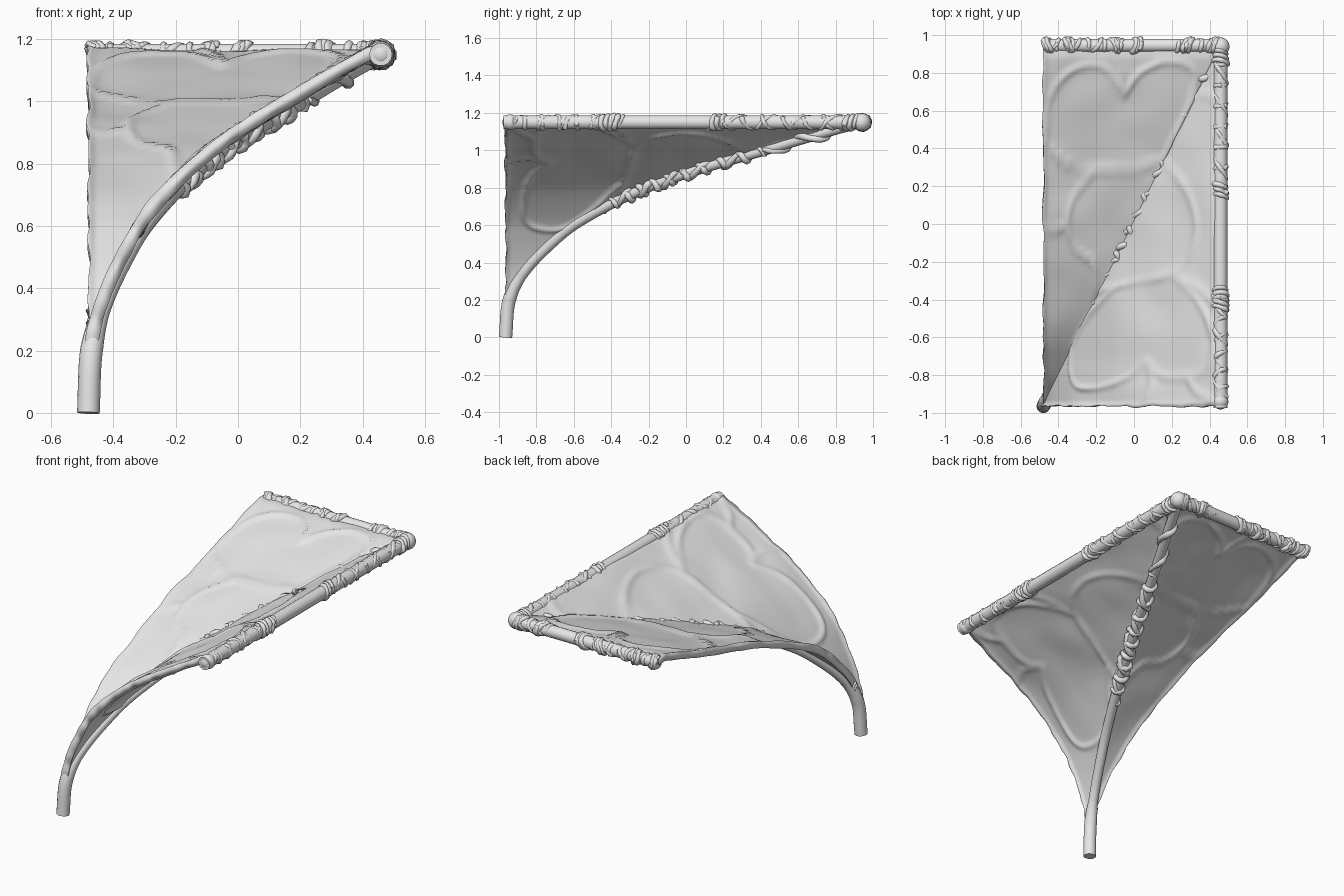
import bpy, bmesh, math, random
from mathutils import Vector, noise, kdtree

random.seed(4)
cube = bpy.data.objects.get("Cube")
if cube:
    bpy.data.objects.remove(cube, do_unlink=True)

stone = bpy.data.materials.new("grey_stone")
stone.use_nodes = True
GREY = (0.8, 0.8, 0.8, 1)
stone.diffuse_color = GREY
stone.node_tree.nodes["Principled BSDF"].inputs["Base Color"].default_value = GREY

X0, X1, Y0, Y1, TOP = -0.48, 0.458, -0.965, 0.945, 1.15
SLOPE = (Y1 - Y0) / (X1 - X0)


def diag_y(x):
    return Y0 + (x - X0) * SLOPE


def diag_x(y):
    return X0 + (y - Y0) / SLOPE


def smooth_path(points, steps=12):
    """Catmull-Rom curve through the points."""
    p = [Vector(q) for q in points]
    p = [2 * p[0] - p[1]] + p + [2 * p[-1] - p[-2]]
    out = []
    for a, b, c, d in zip(p, p[1:], p[2:], p[3:]):
        for i in range(steps):
            t = i / steps
            out.append(0.5 * (2 * b + (c - a) * t + (2 * a - 5 * b + 4 * c - d) * t * t
                              + (3 * b - a - 3 * c + d) * t ** 3))
    return out + [p[-2]]


# Arch profile (x, z), shared by the diagonal rib and both vault webs
ARCH = smooth_path([(X0, 0, 0), (-0.47, 0.2, 0), (-0.43, 0.35, 0), (-0.36, 0.5, 0),
                    (-0.285, 0.62, 0), (-0.15, 0.765, 0), (0, 0.88, 0), (0.2, 1.0, 0),
                    (0.35, 1.09, 0), (X1, TOP, 0)])
WEB_ROWS = ARCH[9:]


def web_z(x, z, y):
    ripple = 0.01 * noise.noise(Vector((x * 5, y * 5, 0.3)))
    return min(z + 0.022, TOP + 0.005) + ripple


def on_web(x, y):
    """Lift a plan position on to the vault surface."""
    m = min(max(x, diag_x(y), X0 + 0.005), X1)
    for a, b in zip(ARCH, ARCH[1:]):
        if b.x >= m:
            t = (m - a.x) / max(b.x - a.x, 1e-5)
            return Vector((x, y, web_z(x, a.y + (b.y - a.y) * t, y)))
    return Vector((x, y, TOP))


def finish(ob):
    ob.data.materials.clear()
    ob.data.materials.append(stone)
    bpy.ops.object.select_all(action='DESELECT')
    ob.select_set(True)
    bpy.context.view_layer.objects.active = ob
    if ob.type == 'CURVE':
        bpy.ops.object.convert(target='MESH')
    bpy.ops.object.shade_smooth_by_angle(angle=math.radians(50))


def tube(name, paths, radius, scale=lambda t: 1.0, sides=3):
    """Round tubes along a list of paths, joined in one object."""
    cu = bpy.data.curves.new(name, 'CURVE')
    cu.dimensions = '3D'
    cu.bevel_depth, cu.bevel_resolution, cu.use_fill_caps = radius, sides, True
    for path in paths:
        sp = cu.splines.new('POLY')
        sp.points.add(len(path) - 1)
        for i, (pt, co) in enumerate(zip(sp.points, path)):
            pt.co = (*co, 1)
            pt.radius = scale(i / (len(path) - 1))
    ob = bpy.data.objects.new(name, cu)
    bpy.context.collection.objects.link(ob)
    finish(ob)


# Raised veins that divide the webs into oval cells, in plan
VEINS = [
    [(-0.48, 0.43), (-0.34, 0.32), (-0.2, 0.29), (-0.02, 0.29), (0.15, 0.34)],
    [(-0.47, 0.45), (-0.44, 0.68), (-0.32, 0.82), (-0.16, 0.83), (-0.05, 0.69)],
    [(-0.05, 0.69), (0.03, 0.8), (0.17, 0.86), (0.3, 0.83), (0.32, 0.72), (0.24, 0.5), (0.15, 0.34)],
    [(-0.12, 0.94), (-0.07, 0.8), (-0.05, 0.69)],
    [(-0.2, 0.29), (-0.32, 0.14), (-0.35, 0), (-0.31, -0.13), (-0.22, -0.2), (-0.2, -0.36)],
    [(-0.48, -0.02), (-0.42, -0.03), (-0.35, 0)],
    [(0.15, 0.34), (0.27, 0.2), (0.33, 0.04), (0.32, -0.13), (0.22, -0.26), (0, -0.31), (-0.2, -0.36)],
    [(0.15, 0.34), (0.25, 0.54), (0.34, 0.68), (0.44, 0.67)],
    [(-0.1, -0.34), (-0.24, -0.5), (-0.32, -0.66), (-0.31, -0.84), (-0.2, -0.87), (-0.04, -0.82), (0.07, -0.72)],
    [(0.07, -0.72), (0.14, -0.8), (0.28, -0.81), (0.4, -0.76), (0.42, -0.6), (0.35, -0.42), (0.22, -0.28)],
    [(0.22, -0.28), (0.34, -0.34), (0.45, -0.44)],
    [(0.07, -0.72), (0.1, -0.84), (0.06, -0.96)],
    [(0.28, -0.81), (0.35, -0.9), (0.44, -0.94)],
]
ridges = [on_web(p.x, p.y) for v in VEINS for p in smooth_path([(*q, 0) for q in v])]
for p in WEB_ROWS:
    ridges.append(Vector((p.x, Y0, web_z(p.x, p.y, Y0))))
    ridges.append(Vector((X0, diag_y(p.x), web_z(X0, p.y, diag_y(p.x)))))
tree = kdtree.KDTree(len(ridges))
for i, co in enumerate(ridges):
    tree.insert(co, i)
tree.balance()


def web(name, along_y, cols=64):
    """Ruled vault web from outer wall to diagonal, thickened along its veins."""
    bm = bmesh.new()
    rows = []
    for p in WEB_ROWS:
        row = []
        for j in range(cols + 1):
            s = j / cols
            wobble = 0.012 * (1 - s) ** 12 * noise.noise(Vector((p.x * 14, p.y * 14, 2)))
            if along_y:
                x, y = p.x, Y0 + wobble + (diag_y(p.x) - Y0) * s
            else:
                x, y = X0 + wobble + (p.x - X0) * s, diag_y(p.x)
            row.append(bm.verts.new((x, y, web_z(x, p.y, y))))
        rows.append(row)
    for r, q in zip(rows, rows[1:]):
        for j in range(cols):
            face = (r[j], r[j + 1], q[j + 1], q[j])
            bm.faces.new(face[::-1] if along_y else face)
    me = bpy.data.meshes.new(name)
    bm.to_mesh(me)
    bm.free()
    ob = bpy.data.objects.new(name, me)
    bpy.context.collection.objects.link(ob)
    group = ob.vertex_groups.new(name="thickness")
    for v in me.vertices:
        d = tree.find(v.co)[2]
        vary = 0.8 + 0.4 * noise.noise(v.co * 9)
        group.add([v.index], min(1, 0.45 + 0.5 * vary * math.exp(-(d / 0.017) ** 2)), 'REPLACE')
    mod = ob.modifiers.new("thickness", 'SOLIDIFY')
    mod.thickness, mod.offset, mod.vertex_group = 0.052, 0, group.name
    finish(ob)


web("right_rear_web", False)
web("left_front_web", True)

# Diagonal rib, thicker at the foot, and the two straight ridge bars
rib = [Vector((p.x, diag_y(p.x), p.y)) for p in ARCH]
side_bar = [Vector((X1, Y0 - 0.01 + (Y1 - Y0) * i / 60, TOP)) for i in range(61)]
back_bar = [Vector((X0 + (X1 - X0) * i / 40, Y1, TOP)) for i in range(41)]
tube("diagonal_rib", [rib], 0.028,
     lambda t: 1 + 0.3 * min(1, max(0, (0.2 - t) / 0.08)), 5)
tube("side_ridge_bar", [side_bar], 0.037, sides=5)
tube("back_ridge_bar", [back_bar], 0.035, sides=5)

# Rounded bosses at the ends of the side bar
for name, y, r in (("crown_boss", Y1 - 0.005, 0.048), ("front_boss", Y0 + 0.025, 0.042)):
    bpy.ops.mesh.primitive_uv_sphere_add(segments=20, ring_count=12, radius=r,
                                         location=(X1, y, TOP))
    bpy.context.object.name = name
    finish(bpy.context.object)


def coil(path, normal, t0, t1, turns, offset=0.029):
    """Uneven root wound round a path between fractions t0 and t1."""
    n = max(int(abs(turns) * 14), 8)
    out = []
    phase = random.uniform(0, math.tau)
    u = normal.normalized()
    for i in range(n + 1):
        f = (t0 + (t1 - t0) * i / n) * (len(path) - 1)
        k = min(int(f), len(path) - 2)
        tan = (path[k + 1] - path[k]).normalized()
        a = phase + i / n * turns * math.tau
        r = offset + random.uniform(-0.004, 0.004)
        skew = tan * 0.018 * math.sin(a + phase)
        out.append(path[k].lerp(path[k + 1], f - k) + skew
                   + r * (u * math.cos(a) + tan.cross(u) * math.sin(a)))
    return out


def lumpy(t):
    return random.uniform(0.8, 1.25) * (0.5 + 0.5 * min(1, 8 * t, 8 * (1 - t)))


UP = Vector((0, 0, 1))
ACROSS = Vector((SLOPE, -1, 0))

# Roots wound round the bars and the rib, then tight knots
tube("side_bar_roots", [coil(side_bar, UP, a, b, n) for a, b, n in (
    (0.01, 0.3, 6), (0.01, 0.3, -4), (0.58, 0.98, 7), (0.62, 0.98, -4))], 0.013, lumpy, 2)
tube("back_bar_roots", [coil(back_bar, UP, a, b, n) for a, b, n in (
    (0.02, 0.56, 6), (0.02, 0.5, -4), (0.72, 0.98, 4))], 0.012, lumpy, 2)
tube("rib_roots", [coil(rib, ACROSS, a, b, n, 0.028) for a, b, n in (
    (0.5, 0.78, 10), (0.52, 0.76, -5), (0.78, 0.94, 2))], 0.017, lumpy, 2)
tube("knots", [coil(p, UP, c - 0.02, c + 0.02, 3, 0.033) for p, c in (
    (side_bar, 0.29), (side_bar, 0.31), (side_bar, 0.6), (side_bar, 0.97),
    (back_bar, 0.03), (back_bar, 0.15), (back_bar, 0.4), (back_bar, 0.52),
    (back_bar, 0.82), (back_bar, 0.96))], 0.014, lumpy, 2)
